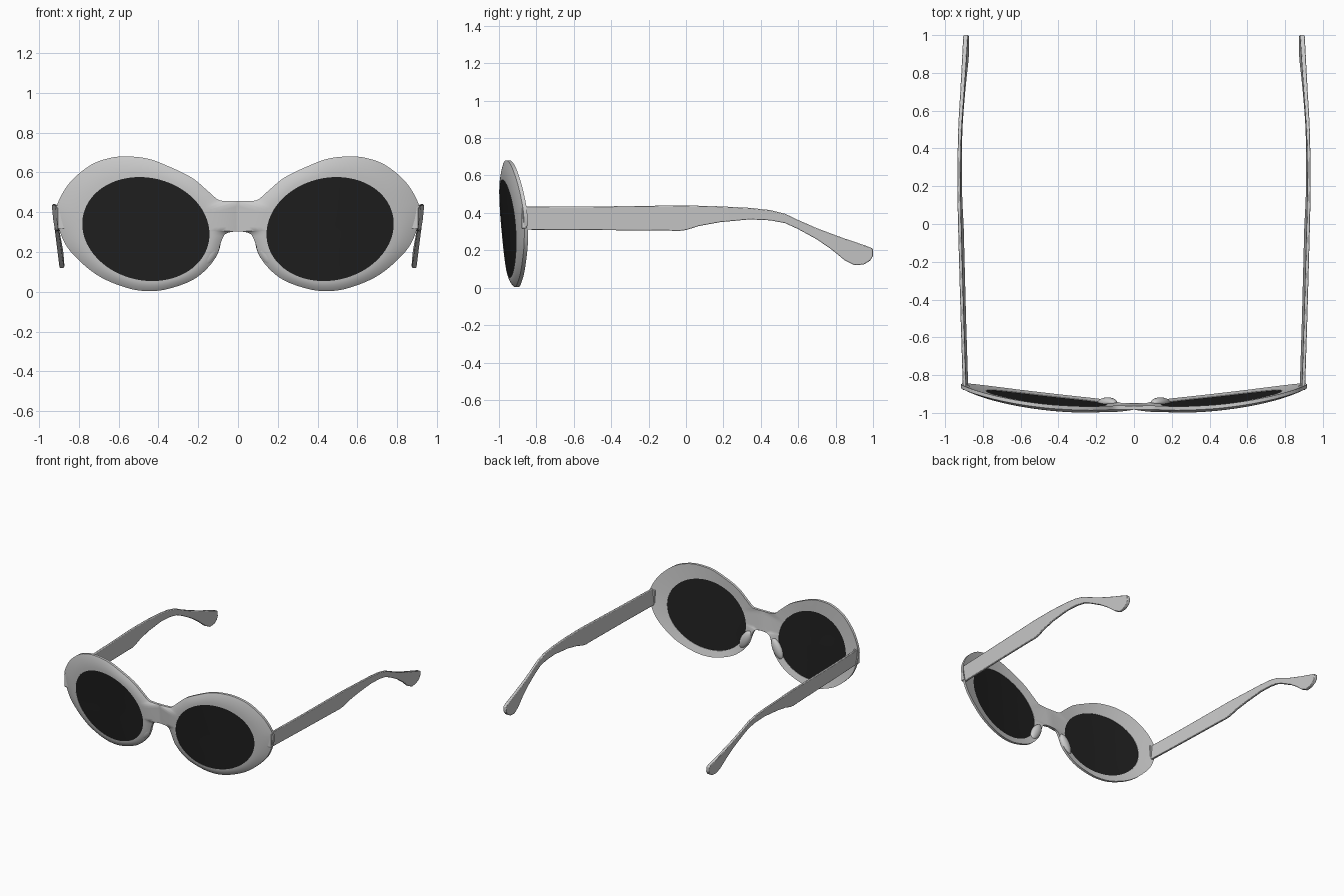
import bpy, bmesh, math
from mathutils import Vector

if "Cube" in bpy.data.objects:
    bpy.data.objects.remove(bpy.data.objects["Cube"])


def material(name, rgb):
    m = bpy.data.materials.new(name)
    m.diffuse_color = (*rgb, 1)
    m.use_nodes = True
    m.node_tree.nodes["Principled BSDF"].inputs["Base Color"].default_value = m.diffuse_color
    return m


PALE = material("pale grey plastic", (0.6, 0.6, 0.6))
DARK = material("dark lens", (0.014, 0.014, 0.014))


def finish(name, bm, mat, bevel=0, angle=40):
    """Turn a right-hand bmesh into a smooth object mirrored across x = 0."""
    bmesh.ops.recalc_face_normals(bm, faces=bm.faces)
    me = bpy.data.meshes.new(name)
    bm.to_mesh(me)
    bm.free()
    me.materials.append(mat)
    ob = bpy.data.objects.new(name, me)
    bpy.context.collection.objects.link(ob)
    bpy.ops.object.select_all(action='DESELECT')
    ob.select_set(True)
    bpy.context.view_layer.objects.active = ob
    bpy.ops.object.shade_smooth_by_angle(angle=math.radians(angle))
    if bevel:
        b = ob.modifiers.new("soft edges", 'BEVEL')
        b.width, b.segments, b.limit_method = bevel, 2, 'ANGLE'
    ob.modifiers.new("mirror", 'MIRROR')
    return ob


def catmull(pts, steps):
    """Smooth curve through pts[1:-1]; the end points only set tangents."""
    out = []
    for p0, p1, p2, p3 in zip(pts, pts[1:], pts[2:], pts[3:]):
        for i in range(steps):
            t = i / steps
            out.append(0.5 * (2 * p1 + (p2 - p0) * t + (2 * p0 - 5 * p1 + 4 * p2 - p3) * t * t
                              + (3 * p1 - p0 - 3 * p2 + p3) * t ** 3))
    return out + [pts[-2]]


def bridge_rings(bm, rings, closed=False):
    n = len(rings[0])
    for a, b in zip(rings, rings[1:] + (rings[:1] if closed else [])):
        for i in range(n):
            j = (i + 1) % n
            bm.faces.new((a[i], a[j], b[j], b[i]))


# Wrapped and tilted base surface of the front
def base_y(x, z):
    return -0.975 + 0.105 * (x / 0.9) ** 2 - 0.09 * (z - 0.35)


CX, CZ = 0.463, 0.315


def lens_point(ang):
    c, s = math.cos(ang), math.sin(ang)
    u, v = c / 0.318, s / 0.26
    r = 1 / math.sqrt(u * u + v * v - 0.2 * u * v)
    return Vector((CX + r * c, CZ + r * s))


# Outer outline of the right half (x, z), from bridge top round to bridge bottom
OUTLINE = [(-0.06, 0.456), (0, 0.455), (0.055, 0.456), (0.1, 0.463), (0.15, 0.505),
           (0.235, 0.575), (0.36, 0.635), (0.45, 0.668), (0.55, 0.68), (0.64, 0.673),
           (0.74, 0.637), (0.84, 0.555), (0.9, 0.46), (0.915, 0.39), (0.895, 0.3),
           (0.84, 0.2), (0.71, 0.085), (0.56, 0.02), (0.44, 0.003), (0.33, 0.02),
           (0.21, 0.07), (0.12, 0.16), (0.083, 0.255), (0.06, 0.292), (0, 0.303),
           (-0.06, 0.292)]
outer = catmull([Vector(p) for p in OUTLINE], 5)
outer += [Vector((0, 0.303 + 0.152 * k / 6)) for k in range(1, 6)]
inner = [lens_point(math.atan2(p.y - CZ, p.x - CX)) for p in outer]

# Frame front: domed ring around each lens opening, joined at the bridge
bm = bmesh.new()
rings = []
for side, steps in (("front", (0, 0.2, 0.4, 0.6, 0.8, 0.93, 1)), ("back", (1, 0.8, 0.5, 0.25, 0))):
    for t in steps:
        ring = []
        for a, b in zip(inner, outer):
            p = a.lerp(b, t)
            dy = -0.018 + 0.02 * t * t if side == "front" else 0.012 + 0.01 * t
            ring.append(bm.verts.new((max(p.x, 0), base_y(p.x, p.y) + dy, p.y)))
        rings.append(ring)
bridge_rings(bm, rings, closed=True)
inside = [f for f in bm.faces if all(v.co.x < 1e-4 for v in f.verts)]
bmesh.ops.delete(bm, geom=inside, context='FACES')
finish("frame_front", bm, PALE)

# Lenses: thin curved discs just inside the frame faces
bm = bmesh.new()
rim = [lens_point(2 * math.pi * i / 72) for i in range(72)]
centre = Vector((CX, CZ))
rings, poles = [], []
for dy, scales in ((-0.0165, (0.1, 0.4, 0.7, 1.003)), (0.009, (1.003, 0.7, 0.4, 0.1))):
    for s in scales:
        pts = [centre.lerp(p, s) for p in rim]
        rings.append([bm.verts.new((p.x, base_y(p.x, p.y) + dy, p.y)) for p in pts])
bridge_rings(bm, rings)
bm.faces.new(rings[0])
bm.faces.new(rings[-1])
finish("lens", bm, DARK)

# Nose pads: soft swellings behind the inner rims
bm = bmesh.new()
bmesh.ops.create_uvsphere(bm, u_segments=24, v_segments=14, radius=1)
for v in bm.verts:
    x, y, z = v.co
    v.co = (0.14 + 0.042 * x - 0.03 * z, -0.945 + 0.027 * y, 0.2 + 0.075 * z)
finish("nose_pad", bm, PALE)

# Hinge blocks at the outer back of the frame
bm = bmesh.new()
bmesh.ops.create_cube(bm, size=1)
for v in bm.verts:
    v.co = (0.889 + 0.034 * v.co.x, -0.866 + 0.026 * v.co.y, 0.372 + 0.11 * v.co.z)
finish("hinge_block", bm, PALE, bevel=0.003)

# Temples: stations of (y, bottom z, top z)
STATIONS = [(-0.87, 0.31, 0.433), (-0.5, 0.308, 0.434), (-0.09, 0.305, 0.439),
            (-0.04, 0.303, 0.44), (0, 0.308, 0.44), (0.07, 0.33, 0.438), (0.18, 0.35, 0.435),
            (0.34, 0.365, 0.427), (0.45, 0.36, 0.415), (0.53, 0.345, 0.395),
            (0.6, 0.313, 0.362), (0.7, 0.258, 0.318), (0.78, 0.203, 0.288),
            (0.85, 0.145, 0.262), (0.9, 0.12, 0.246), (0.95, 0.124, 0.228),
            (0.985, 0.145, 0.216), (1.0, 0.17, 0.207)]


def outer_x(y, z):
    knots = [(-0.9, 0.904), (-0.4, 0.92), (0.2, 0.935), (0.6, 0.932), (1.01, 0.925)]
    for (y0, a), (y1, b) in zip(knots, knots[1:]):
        if y <= y1:
            return a + (b - a) * (y - y0) / (y1 - y0) + 0.1 * (z - 0.42)


bm = bmesh.new()
rings = []
for y, lo, hi in STATIONS:
    th = 0.017 + 0.008 * max(0, y - 0.4) / 0.6
    rings.append([bm.verts.new((outer_x(y, z) - d, y, z))
                  for z, d in ((lo, 0), (hi, 0), (hi, th), (lo, th))])
bridge_rings(bm, rings)
bm.faces.new(rings[0])
bm.faces.new(rings[-1])
finish("temple", bm, PALE, bevel=0.004)
